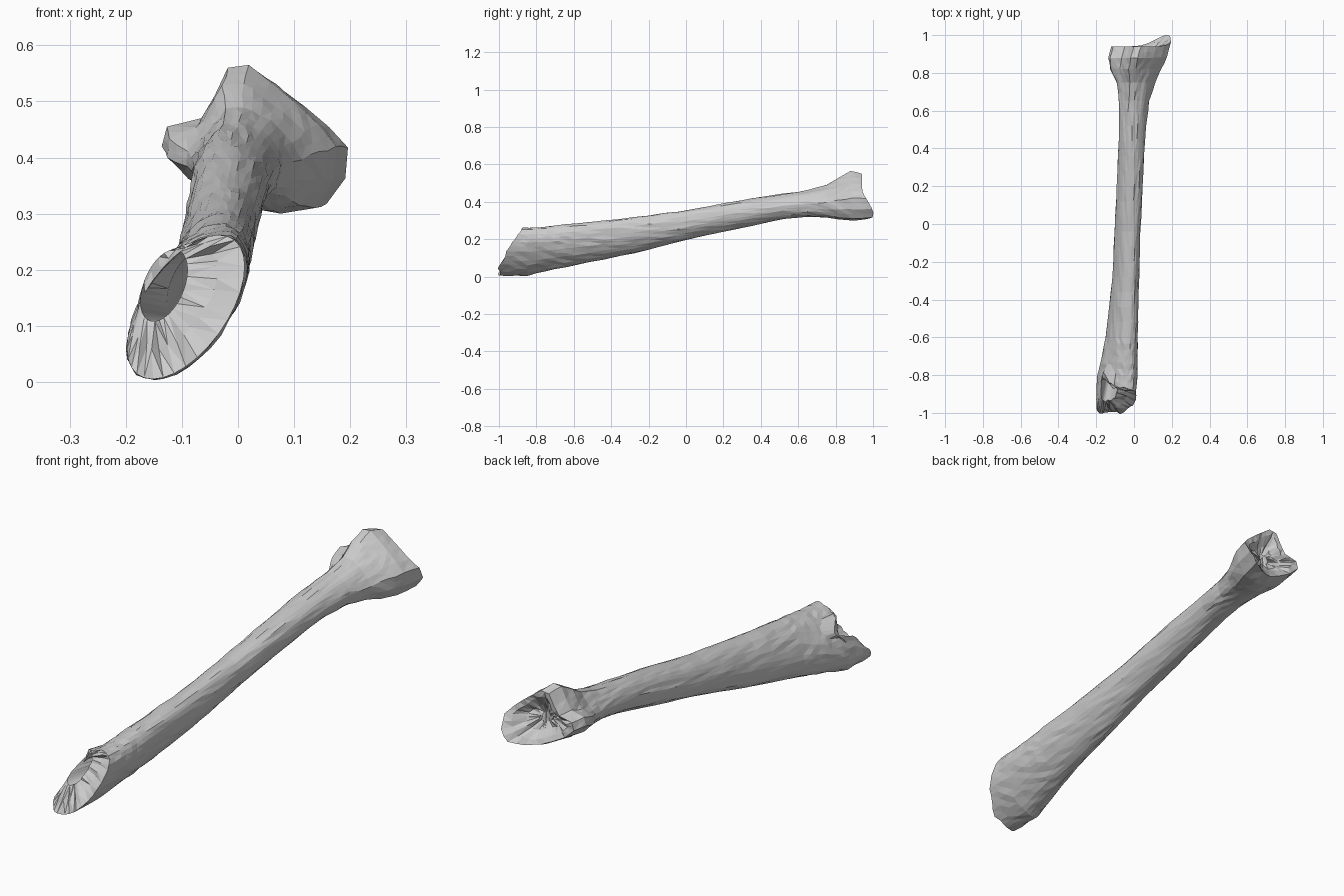
import bpy, bmesh, math, random

if "Cube" in bpy.data.objects:
    bpy.data.objects.remove(bpy.data.objects["Cube"])

random.seed(4)
N = 32

# Shaft stations: y, x min, x max, z min, z max, tilt, blend towards the flared joint profile
STATIONS = [
    (-1.00, -.198, .012, .005, .262, .60, 0),
    (-0.85, -.197, .016, .005, .265, .58, 0),
    (-0.75, -.178, .018, .028, .272, .52, 0),
    (-0.60, -.150, .020, .060, .285, .45, 0),
    (-0.30, -.116, .027, .120, .315, .36, 0),
    (0.00, -.100, .036, .195, .355, .25, 0),
    (0.30, -.086, .050, .260, .410, .15, 0),
    (0.50, -.080, .060, .305, .440, .05, .05),
    (0.65, -.080, .080, .320, .462, 0, .25),
    (0.75, -.095, .112, .315, .490, 0, .55),
    (0.82, -.128, .145, .304, .532, 0, .85),
    (0.88, -.136, .175, .300, .565, 0, 1),
    (0.94, -.120, .196, .308, .550, 0, 1)]

# Joint-end outline (x, z), counter-clockwise from +x
JOINT = [(.195, .42), (.16, .46), (.115, .50), (.07, .535), (.03, .565), (-.01, .56),
         (-.035, .51), (-.06, .47), (-.125, .455), (-.135, .42), (-.09, .375), (-.03, .34),
         (.03, .31), (.09, .30), (.155, .31), (.19, .36)]


def interp(table, v):
    if v <= table[0][0]:
        return table[0][1:]
    for a, b in zip(table, table[1:]):
        if v <= b[0]:
            f = (v - a[0]) / (b[0] - a[0])
            return [p + (q - p) * f for p, q in zip(a[1:], b[1:])]
    return table[-1][1:]


def joint_point(i):
    a = JOINT[i // 2]
    b = JOINT[(i // 2 + i % 2) % len(JOINT)]
    return ((a[0] + b[0]) / 2 - .03) / .165, ((a[1] + b[1]) / 2 - .4325) / .1325


def section(y):
    x0, x1, z0, z1, tilt, k = interp(STATIONS, y)
    pts = []
    for i in range(N):
        t = 2 * math.pi * i / N
        jx, jz = joint_point(i)
        u = math.cos(t) * (1 - k) + jx * k
        v = math.sin(t + tilt) * (1 - k) + jz * k
        pts.append(((x0 + x1) / 2 + (x1 - x0) / 2 * u, (z0 + z1) / 2 + (z1 - z0) / 2 * v))
    return pts


def bump(i, centre, width):
    d = (i * 360 / N - centre + 180) % 360 - 180
    return math.exp(-(d / width) ** 2)


def jitter(a):
    return random.uniform(-a, a)


# Slanted fracture: how far forward the bone reaches at each height
BREAK = [(.06, -1.0), (.10, -.97), (.15, -.95), (.20, -.91), (.26, -.87)]


def break_y(z):
    return interp(BREAK, z)[0]


bm = bmesh.new()


def ring(coords):
    return [bm.verts.new(c) for c in coords]


def bridge(a, b):
    for i in range(N):
        j = (i + 1) % N
        bm.faces.new((a[i], a[j], b[j], b[i]))


# Outer shaft, broken front edge and lipped joint edge
ys = [-1 + .4 * i / 8 for i in range(8)] + [-.6 + 1.2 * i / 15 for i in range(15)]
ys += [.6, .65, .7, .75, .79, .82, .85, .88, .91, .94]
front = section(-1)
rim_y = [break_y(front[i][1]) + .13 * bump(i, 138, 30) + jitter(.008) for i in range(N)]
rings = []
for y in ys:
    coords = []
    for i, (x, z) in enumerate(section(y)):
        yy = y
        if y < -.6:
            yy = -.6 + (y + .6) / .4 * (-.6 - rim_y[i]) * 1.0
        elif y > .86:
            lip = .062 * bump(i, 325, 36)
            yy = y + lip * (y - .86) / .08
        w = 0 if y in (-1, .88, .94) else .0025
        coords.append((x + jitter(w), yy, z + jitter(w)))
    rings.append(ring(coords))
for a, b in zip(rings, rings[1:]):
    bridge(a, b)

# Fracture face and marrow cavity
hole = []
for i in range(N):
    t = 2 * math.pi * i / N
    hole.append((-.132 + .042 * math.cos(t), .172 + .064 * math.sin(t + .45)))
mid, mouth = [], []
for i in range(N):
    hx, hz = hole[i]
    ox, oz = front[i]
    hy = break_y(hz) + .03 + .10 * bump(i, 138, 40)
    mx, mz = (hx + ox) / 2, (hz + oz) / 2
    mid.append((mx + jitter(.004), (hy + rim_y[i]) / 2 + jitter(.012), mz + jitter(.004)))
    mouth.append((hx, hy + jitter(.006), hz))
chain = [rings[0], ring(mid), ring(mouth)]
for y, cx, cz, s in ((-.68, -.085, .17, 1), (-.5, -.065, .20, .85), (-.35, -.05, .22, .5)):
    chain.append(ring([(cx + (x + .132) * s, y, cz + (z - .172) * s) for x, z in hole]))
for a, b in zip(chain, chain[1:]):
    bridge(b, a)
bm.faces.new(chain[-1])

# Hollowed, worn joint face
last = rings[-1]
caps = [last]
for s, y in ((.8, .935), (.5, .905), (.2, .895)):
    caps.append(ring([(.04 + (v.co.x - .04) * s + jitter(.004),
                       y + (v.co.y - .94) * s * .7 + jitter(.008),
                       .42 + (v.co.z - .42) * s + jitter(.004)) for v in last]))
for a, b in zip(caps, caps[1:]):
    bridge(a, b)
bm.faces.new(caps[-1])

bmesh.ops.triangulate(bm, faces=bm.faces[:])
bmesh.ops.recalc_face_normals(bm, faces=bm.faces[:])
mesh = bpy.data.meshes.new("bone_fragment")
bm.to_mesh(mesh)
bm.free()
bone = bpy.data.objects.new("bone_fragment", mesh)
bpy.context.collection.objects.link(bone)
